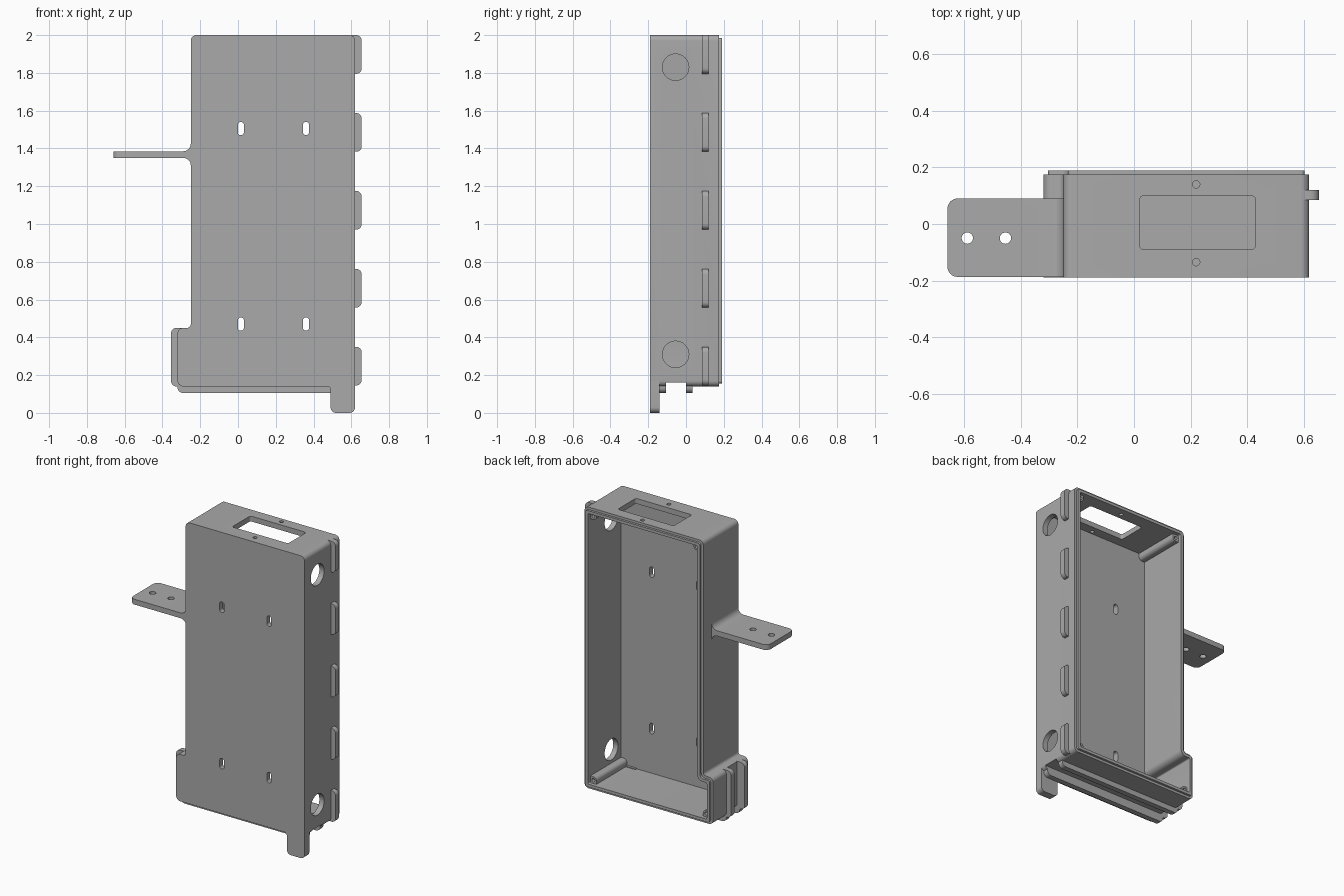
import bpy, bmesh, math
from mathutils import Vector

if "Cube" in bpy.data.objects:
    bpy.data.objects.remove(bpy.data.objects["Cube"])

grey = bpy.data.materials.new("plain grey")
grey.use_nodes = True
COLOUR = (0.4, 0.4, 0.4, 1)
grey.diffuse_color = COLOUR
grey.node_tree.nodes["Principled BSDF"].inputs["Base Color"].default_value = COLOUR


def rounded(corners, steps=8):
    """Turn (a, b, radius) corners into a filleted outline."""
    out = []
    for i, (a, b, r) in enumerate(corners):
        p = Vector((a, b))
        if r < 1e-4:
            out.append(p)
            continue
        u = (Vector(corners[i - 1][:2]) - p).normalized()
        v = (Vector(corners[(i + 1) % len(corners)][:2]) - p).normalized()
        half = u.angle(v) / 2
        centre = p + (u + v).normalized() * (r / math.sin(half))
        s = p + u * (r / math.tan(half)) - centre
        e = p + v * (r / math.tan(half)) - centre
        sweep = math.pi - 2 * half
        for k in range(steps + 1):
            t = k / steps
            out.append(centre + (s * math.sin((1 - t) * sweep) + e * math.sin(t * sweep)) / math.sin(sweep))
    return out


def rect(a0, a1, b0, b1, r=0.0):
    return [(a0, b0, r), (a1, b0, r), (a1, b1, r), (a0, b1, r)]


def disc(a, b, r):
    return rect(a - r, a + r, b - r, b + r, r * 0.9999)


def prism(name, corners, lo, hi, axis="y"):
    """Extrude an outline along an axis."""
    place = {"x": lambda p, h: (h, p.x, p.y),
             "y": lambda p, h: (p.x, h, p.y),
             "z": lambda p, h: (p.x, p.y, h)}[axis]
    bm = bmesh.new()
    pts = rounded(corners)
    face = bm.faces.new([bm.verts.new(place(p, lo)) for p in pts])
    new = bmesh.ops.extrude_face_region(bm, geom=[face])["geom"]
    shift = Vector(place(Vector((0, 0)), hi - lo))
    bmesh.ops.translate(bm, vec=shift, verts=[g for g in new if isinstance(g, bmesh.types.BMVert)])
    bmesh.ops.remove_doubles(bm, verts=bm.verts, dist=1e-5)
    bmesh.ops.recalc_face_normals(bm, faces=bm.faces)
    mesh = bpy.data.meshes.new(name)
    bm.to_mesh(mesh)
    bm.free()
    mesh.materials.append(grey)
    obj = bpy.data.objects.new(name, mesh)
    bpy.context.collection.objects.link(obj)
    return obj


def combine(target, tool, operation="DIFFERENCE"):
    """Apply a boolean and drop the tool."""
    mod = target.modifiers.new("combine", "BOOLEAN")
    mod.object, mod.operation, mod.solver = tool, operation, "EXACT"
    bpy.context.view_layer.objects.active = target
    bpy.ops.object.modifier_apply(modifier=mod.name)
    bpy.data.objects.remove(tool)


def case_outline(d):
    """Case outline moved inward by d."""
    r = max(0.03 - d, 0.008)
    left, right, step = -0.32 + d, 0.62 - d, -0.25 + d
    return [(left, 0.14 + d, r), (right, 0.14 + d, r), (right, 2 - d, r),
            (step, 2 - d, r), (step, 0.45 - d, 0.02 + d * 0.5), (left, 0.45 - d, r)]


FRONT, BACK, WALL = -0.19, 0.175, 0.035

# Open-backed case with a stepped rim
case = prism("case", case_outline(0), FRONT, BACK)
combine(case, prism("rim", case_outline(0.016), BACK - 0.05, 0.19), "UNION")
combine(case, prism("cavity", case_outline(WALL), FRONT + WALL, 0.3))

# Shallow channel around the bottom and lower side
combine(case, prism("bottom_channel", rect(-0.105, 0, 0.1, 0.16), -0.5, 0.8, "x"))
combine(case, prism("side_channel", rect(-0.4, -0.3, -0.105, 0), 0.1, 0.5, "z"))

# Mounting slots, cable holes, top window and its screw holes
for x in (0.015, 0.36):
    for z in (0.47, 1.505):
        combine(case, prism("slot", rect(x - 0.016, x + 0.016, z - 0.035, z + 0.035, 0.0155), -0.3, -0.1))
for z in (0.31, 1.83):
    combine(case, prism("cable_hole", disc(-0.055, z, 0.07), 0.5, 0.7, "x"))
combine(case, prism("window", rect(0.02, 0.43, -0.09, 0.1, 0.015), 1.9, 2.1, "z"))
for y in (-0.135, 0.14):
    combine(case, prism("screw_hole", disc(0.22, y, 0.013), 1.9, 2.1, "z"))

# Screw posts in the inner corners
posts = []
for name, x, z, sx, sz in (("top_left", 0.59, 1.97, -1, -1), ("top_right", -0.22, 1.97, 1, -1),
                           ("bottom_left", 0.59, 0.17, -1, 1), ("bottom_right", -0.29, 0.17, 1, 1)):
    ex, ez = x + sx * 0.05, z + sz * 0.05
    post = prism(name + "_post", [(x, z, 0), (ex, z, 0), (ex, ez, 0.025), (x, ez, 0)], FRONT + 0.03, 0.165)
    combine(post, prism("bore", disc(x + sx * 0.027, z + sz * 0.027, 0.011), 0.08, 0.3))
    posts.append(post)

# Side shelf with filleted root, rounded corners and two holes
shelf = prism("shelf", [(-0.66, 1.35, 0), (-0.25, 1.35, 0.04), (-0.25, 1.305, 0), (-0.23, 1.305, 0),
                        (-0.23, 1.43, 0), (-0.25, 1.43, 0), (-0.25, 1.385, 0.04), (-0.66, 1.385, 0)],
              FRONT + 0.003, 0.09)
combine(shelf, prism("shelf_plan", [(-0.66, FRONT + 0.003, 0.035), (-0.1, FRONT + 0.003, 0),
                                    (-0.1, 0.09, 0), (-0.66, 0.09, 0.035)], 1, 2, "z"), "INTERSECT")
for x in (-0.59, -0.455):
    combine(shelf, prism("shelf_hole", disc(x, -0.05, 0.02), 1.3, 1.45, "z"))

# Corner foot
foot = prism("foot", [(0.49, 0, 0.03), (0.62, 0, 0.03), (0.62, 0.18, 0), (0.47, 0.18, 0),
                      (0.47, 0.14, 0), (0.49, 0.14, 0.015)], FRONT, -0.14)

# Ribs under the bottom and on the lower side
parts = [case, shelf, foot] + posts
for i, y in enumerate((-0.14, 0.0)):
    parts.append(prism(f"bottom_rib_{i + 1}", [(-0.32, 0.105, 0.03), (0.6, 0.105, 0.03),
                                               (0.6, 0.165, 0), (-0.32, 0.165, 0)], y, y + 0.035))
    parts.append(prism(f"side_rib_{i + 1}", [(-0.355, 0.14, 0.03), (-0.295, 0.14, 0),
                                             (-0.295, 0.45, 0), (-0.355, 0.45, 0.03)], y, y + 0.035))

# Row of short ribs on the other side
for i in range(5):
    z = 0.145 + i * 0.4125
    parts.append(prism(f"clip_rib_{i + 1}", [(0.6, z, 0), (0.655, z, 0.03),
                                             (0.655, z + 0.205, 0.03), (0.6, z + 0.205, 0)], 0.085, 0.12, "y"))

# Smooth the fillets, keep the edges crisp
bpy.ops.object.select_all(action="DESELECT")
for part in parts:
    part.select_set(True)
bpy.context.view_layer.objects.active = case
bpy.ops.object.shade_smooth_by_angle(angle=math.radians(30))
